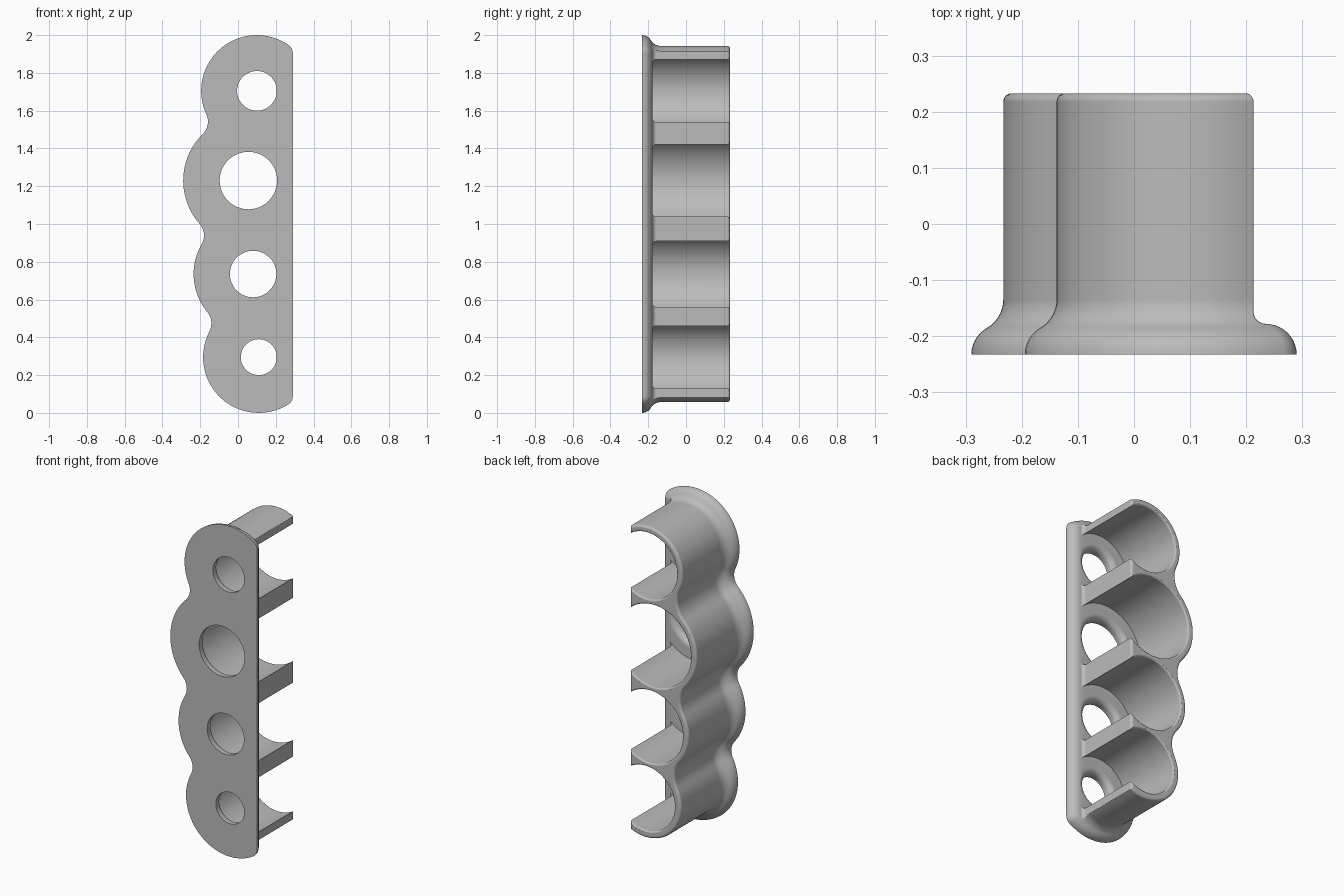
import bpy, bmesh
from math import sin, cos, atan2, acos, sqrt, pi, radians
from mathutils import Vector

if "Cube" in bpy.data.objects:
    bpy.data.objects.remove(bpy.data.objects["Cube"])

# Pockets from top to bottom: centre x, centre z, outer, pocket and hole radius
POCKETS = [(0.1, 1.705, 0.238, 0.2, 0.105),
           (0.055, 1.23, 0.288, 0.248, 0.152),
           (0.08, 0.735, 0.258, 0.219, 0.123),
           (0.11, 0.295, 0.238, 0.195, 0.095)]
FILLET = 0.15            # valley radius between lobes
FRONT, BACK = -0.233, 0.233
SIDE = 0.213             # open side of the body
LIP = 0.055              # flange thickness
ROUND = 0.015            # rounding of the back rim


def back_inset(y):
    t = max(0, y - (BACK - ROUND))
    return ROUND - sqrt(max(0, ROUND**2 - t**2))


def lobe_offset(y):
    """Flange curve around the lobes: a round lip flowing into a cove."""
    t = y - FRONT
    if t < 0.0476:
        return 0.002 + sqrt(LIP**2 - t**2)
    if t < 0.0987:
        return 0.059 - sqrt(0.059**2 - (0.0987 - t)**2)
    return -back_inset(y)


def side_edge(y):
    """Flange curve on the open side: a quarter round and a small cove."""
    t, cove = y - FRONT, 0.022
    if t <= LIP:
        return SIDE + cove + sqrt(max(0, LIP**2 - t**2))
    if t < LIP + cove:
        return SIDE + cove - sqrt(cove**2 - (LIP + cove - t)**2)
    return SIDE - back_inset(y)


def arc(cx, cz, r, a, b, n):
    return [(cx + r * cos(a + (b - a) * i / n), cz + r * sin(a + (b - a) * i / n))
            for i in range(n + 1)]


def valley(p, q):
    """Centre of the fillet touching two neighbouring lobes."""
    a, b = Vector(p[:2]), Vector(q[:2])
    d1, d2, d = p[2] + FILLET, q[2] + FILLET, (b - a).length
    along = (d * d + d1 * d1 - d2 * d2) / (2 * d)
    u = (b - a) / d
    return a + u * along + Vector((u.y, -u.x)) * sqrt(d1 * d1 - along * along)


def outline(y):
    off, xr = lobe_offset(y), side_edge(y)
    corner = 0.004 + 0.6 * max(0, xr - SIDE)

    def corner_angle(p):
        return acos((xr - corner - p[0]) / (p[2] + off - corner))

    def corner_arc(p, a, b):
        r, t = p[2] + off - corner, corner_angle(p)
        s = 1 if a == 0 else -1
        return arc(p[0] + r * cos(t), p[1] + s * r * sin(t), corner, a, b, 6)

    start = corner_angle(POCKETS[0])
    pts = corner_arc(POCKETS[0], 0, start)[:-1]
    for i, p in enumerate(POCKETS):
        if i < len(POCKETS) - 1:
            f = valley(p, POCKETS[i + 1])
            end = atan2(f.y - p[1], f.x - p[0]) % (2 * pi)
            pts += arc(p[0], p[1], p[2] + off, start, end, 28)
            n = POCKETS[i + 1]
            a1 = atan2(p[1] - f.y, p[0] - f.x)
            a2 = atan2(n[1] - f.y, n[0] - f.x)
            pts += arc(f.x, f.y, FILLET - off, a1, a2, 12)[1:-1]
            start = atan2(f.y - n[1], f.x - n[0]) % (2 * pi)
        else:
            end = 2 * pi - corner_angle(p)
            pts += arc(p[0], p[1], p[2] + off, start, end, 28)
            pts += corner_arc(p, end, 2 * pi)[1:]
    return [(x, y, z) for x, z in pts]


def bridge(bm, loops):
    """Skin a stack of closed loops and cap both ends."""
    rows = [[bm.verts.new(v) for v in loop] for loop in loops]
    for a, b in zip(rows, rows[1:]):
        for i in range(len(a)):
            j = (i + 1) % len(a)
            bm.faces.new((a[i], a[j], b[j], b[i]))
    bm.faces.new(rows[0])
    bm.faces.new(rows[-1])


def make(name, stacks):
    bm = bmesh.new()
    for loops in stacks:
        bridge(bm, loops)
    bmesh.ops.recalc_face_normals(bm, faces=bm.faces[:])
    mesh = bpy.data.meshes.new(name)
    bm.to_mesh(mesh)
    bm.free()
    obj = bpy.data.objects.new(name, mesh)
    bpy.context.collection.objects.link(obj)
    return obj


# Flanged body, as slices from front to back
levels = [FRONT + LIP * sin(radians(a)) for a in range(0, 91, 9)]
levels += [FRONT + LIP + 0.022 * (1 - cos(radians(a))) for a in range(15, 91, 15)]
levels += [FRONT + 0.0987 - 0.007 * i for i in (2, 1, 0)]
levels += [BACK - ROUND + ROUND * sin(radians(a)) for a in range(0, 91, 15)]
holder = make("holder_body", [[outline(y) for y in levels]])


# Cutters: a through hole with a rounded inner edge, then a wide pocket
def cutter_loops(cx, cz, outer, pocket, hole):
    floor, soft, rim = FRONT + LIP + 0.0005, 0.035, 0.01
    prof = [(hole, FRONT - 0.1)]
    prof += [(hole + soft * (1 - cos(radians(a))), floor - soft + soft * sin(radians(a)))
             for a in range(0, 91, 15)]
    prof += [(pocket, floor)]
    prof += [(pocket + rim * (1 - cos(radians(a))), BACK - rim + rim * sin(radians(a)))
             for a in range(0, 81, 20)]
    prof += [(pocket + rim, BACK + 0.1)]
    return [[(x, y, z) for x, z in arc(cx, cz, r, 0, 2 * pi, 72)[:-1]] for r, y in prof]


cutter = make("pocket_cutters", [cutter_loops(*p) for p in POCKETS])
cutter.hide_render = True

bpy.context.view_layer.objects.active = holder
holder.select_set(True)
cut = holder.modifiers.new("pockets", 'BOOLEAN')
cut.operation, cut.solver, cut.object = 'DIFFERENCE', 'EXACT', cutter
bpy.ops.object.modifier_apply(modifier=cut.name)
bpy.data.objects.remove(cutter)

# Plain grey plastic
grey = bpy.data.materials.new("grey_plastic")
grey.use_nodes = True
colour = (0.5, 0.5, 0.5, 1)
grey.diffuse_color = colour
grey.node_tree.nodes["Principled BSDF"].inputs["Base Color"].default_value = colour
holder.data.materials.clear()
holder.data.materials.append(grey)

bpy.ops.object.shade_smooth_by_angle(angle=radians(35))
weighted = holder.modifiers.new("even_shading", 'WEIGHTED_NORMAL')
weighted.keep_sharp = True
